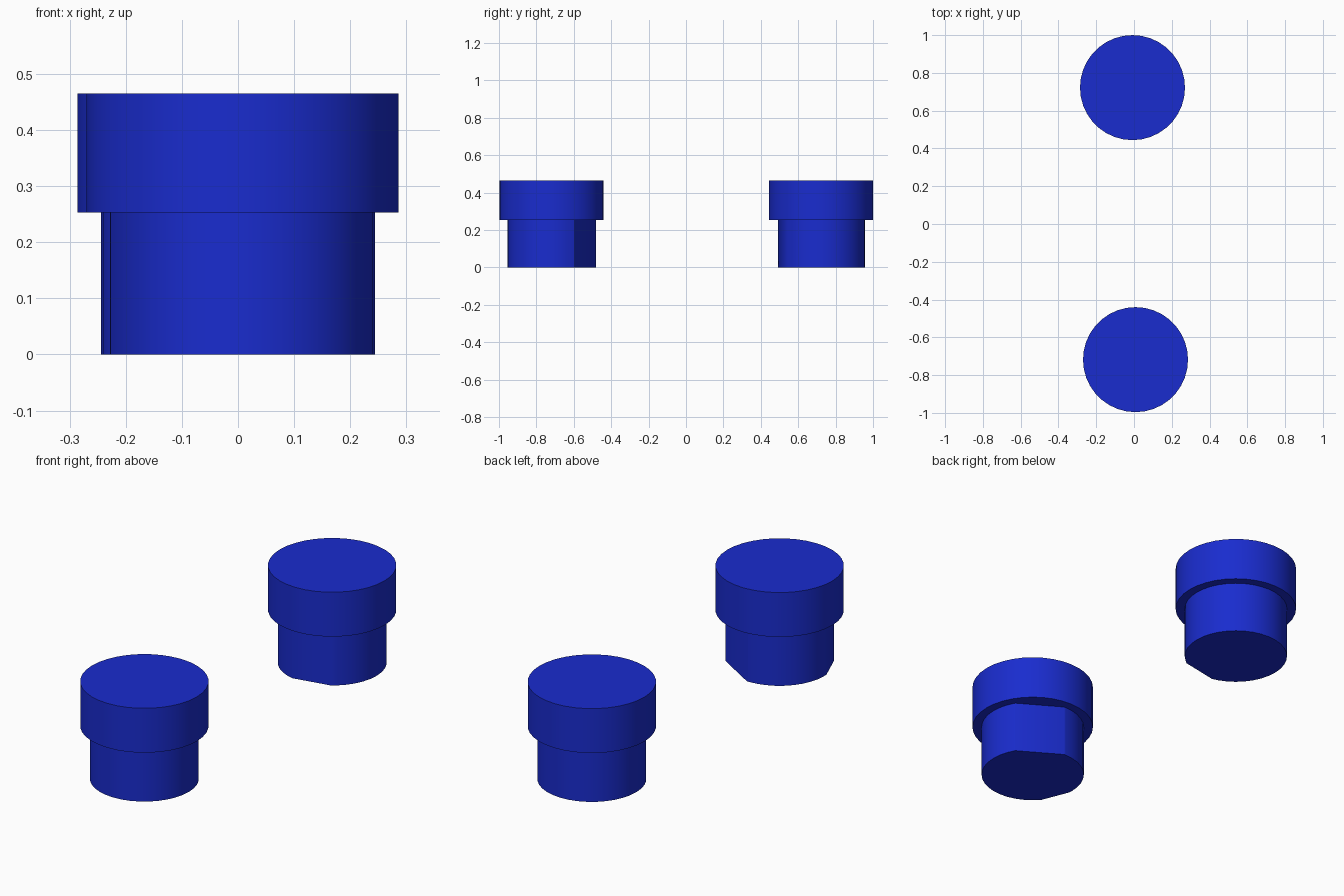
import bpy, bmesh
from math import radians, cos, sin

if "Cube" in bpy.data.objects:
    bpy.data.objects.remove(bpy.data.objects["Cube"])

SIDES = 36
R_STEM, R_COLLAR = 0.236, 0.278
Z_STEP, Z_TOP = 0.253, 0.465

blue = bpy.data.materials.new("blue_plastic")
blue.diffuse_color = (0.01, 0.025, 0.62, 1)
blue.use_nodes = True
blue.node_tree.nodes["Principled BSDF"].inputs["Base Color"].default_value = blue.diffuse_color


def disc_angles(flats=()):
    """Angles round a circle; each (start, end) flat replaces the arc by a chord."""
    angles = {i * 360 / SIDES for i in range(SIDES)}
    for a, b in flats:
        angles = {t for t in angles if not a < t < b} | {a, b}
    return sorted(angles)


def drum(name, centre, radius, z0, z1, flats=()):
    """Capped drum with smooth sides and sharp rims."""
    bm = bmesh.new()
    ring = [bm.verts.new((radius * cos(radians(t)), radius * sin(radians(t)), z0))
            for t in disc_angles(flats)]
    base = bm.faces.new(ring)
    out = bmesh.ops.extrude_face_region(bm, geom=[base], use_keep_orig=True)
    for v in out["geom"]:
        if isinstance(v, bmesh.types.BMVert):
            v.co.z = z1
    bmesh.ops.recalc_face_normals(bm, faces=bm.faces[:])
    mesh = bpy.data.meshes.new(name)
    bm.to_mesh(mesh)
    bm.free()
    mesh.materials.append(blue)
    ob = bpy.data.objects.new(name, mesh)
    ob.location = (*centre, 0)
    bpy.context.collection.objects.link(ob)
    bpy.ops.object.select_all(action='DESELECT')
    ob.select_set(True)
    bpy.context.view_layer.objects.active = ob
    bpy.ops.object.shade_smooth_by_angle(angle=radians(30))


# Two stepped plugs: narrow stem with worn flats below a wider collar
plugs = {
    "front": ((0.008, -0.718), [(30, 88), (184, 220)]),
    "back": ((-0.008, 0.722), [(258, 304)]),
}
for side, (centre, flats) in plugs.items():
    drum(side + "_stem", centre, R_STEM, 0, Z_STEP, flats)
    drum(side + "_collar", centre, R_COLLAR, Z_STEP, Z_TOP)
